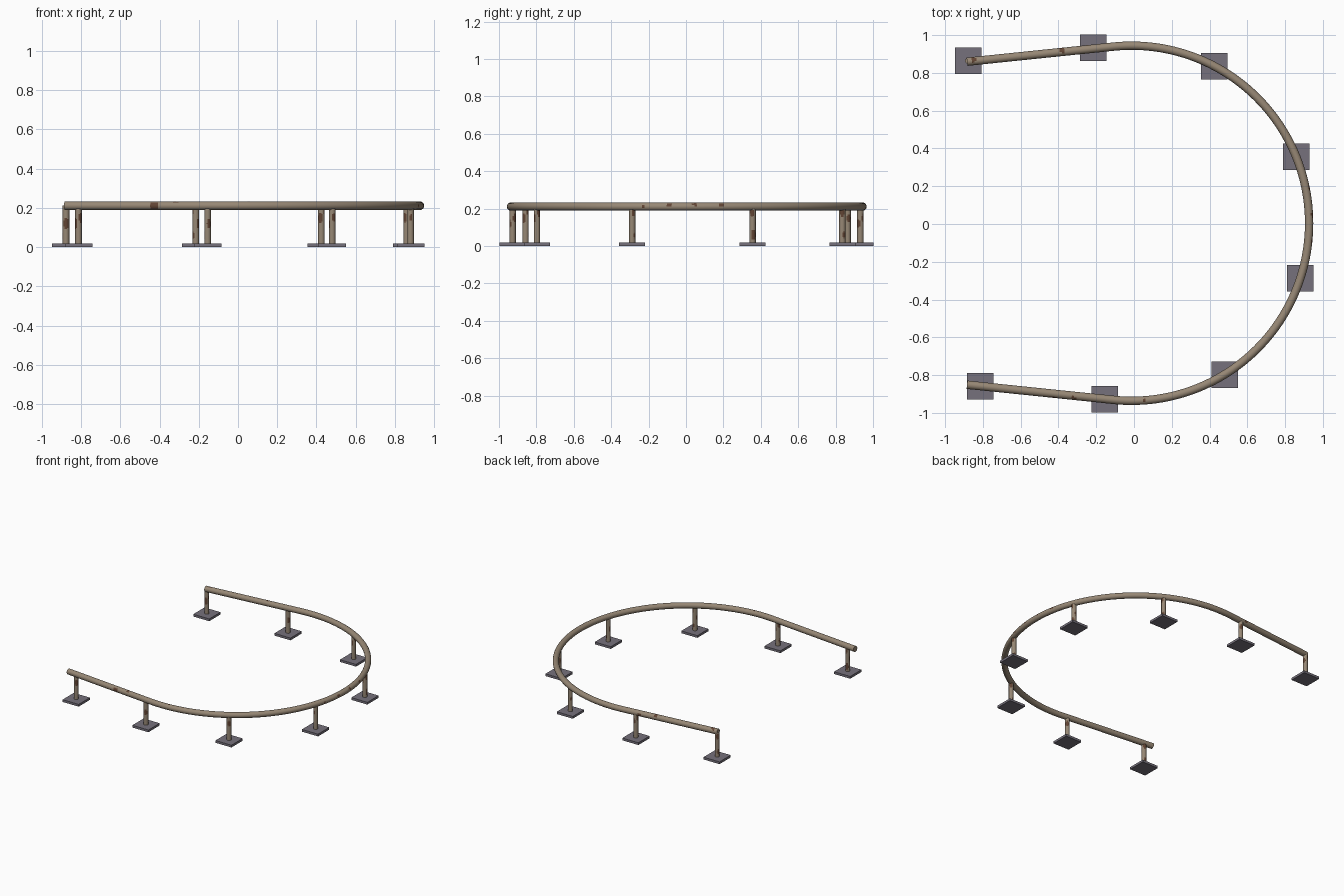
import bpy, bmesh, math, random
from mathutils import Vector

if "Cube" in bpy.data.objects:
    bpy.data.objects.remove(bpy.data.objects["Cube"])

random.seed(11)


def material(name, rgb):
    m = bpy.data.materials.new(name)
    m.diffuse_color = (*rgb, 1)
    m.use_nodes = True
    m.node_tree.nodes["Principled BSDF"].inputs["Base Color"].default_value = m.diffuse_color
    return m


TAN = material("weathered tan pipe", (0.31, 0.245, 0.178))
RUST = material("brown rust", (0.12, 0.058, 0.034))
GREY = material("grey base plate", (0.18, 0.165, 0.20))

CX, CY, R = -0.013, 0.004, 0.94      # centre and radius of the bend
Z, PIPE_R, POST_R = 0.211, 0.022, 0.017
SPLAY = math.radians(5.9)            # how far the straight arms lean inward
END_X = -0.884


def sweep(name, path, radius, sides, spots, stretch=1.0):
    """Capped pipe along a path; faces close to a rust spot turn brown."""
    bm = bmesh.new()
    rings = []
    for i, p in enumerate(path):
        t = (path[min(i + 1, len(path) - 1)] - path[max(i - 1, 0)]).normalized()
        ref = Vector((1, 0, 0)) if abs(t.z) > 0.9 else Vector((0, 0, 1))
        u = t.cross(ref).normalized()
        v = t.cross(u)
        rings.append([bm.verts.new(p + radius * (u * math.cos(a) + v * math.sin(a)))
                      for a in (2 * math.pi * k / sides for k in range(sides))])
    for a, b in zip(rings, rings[1:]):
        for k in range(sides):
            n = (k + 1) % sides
            f = bm.faces.new((a[k], a[n], b[n], b[k]))
            c = f.calc_center_median()
            f.material_index = int(any(
                math.hypot(c.x - s.x, c.y - s.y, (c.z - s.z) / stretch) < r
                for s, r in spots))
    bm.faces.new(rings[0])
    bm.faces.new(rings[-1])
    bmesh.ops.recalc_face_normals(bm, faces=bm.faces)
    me = bpy.data.meshes.new(name)
    bm.to_mesh(me)
    bm.free()
    ob = bpy.data.objects.new(name, me)
    bpy.context.collection.objects.link(ob)
    me.materials.append(TAN)
    me.materials.append(RUST)
    bpy.ops.object.select_all(action='DESELECT')
    ob.select_set(True)
    bpy.context.view_layer.objects.active = ob
    bpy.ops.object.shade_smooth_by_angle(angle=math.radians(40))
    return ob


# Rail path: straight arm, large bend, straight arm
half = math.pi / 2 + SPLAY
arc = [Vector((CX + R * math.cos(a), CY + R * math.sin(a), Z))
       for a in (half - 2 * half * i / 240 for i in range(241))]


def arm(tangent, sign):
    end = Vector((END_X, tangent.y - sign * (tangent.x - END_X) * math.tan(SPLAY), Z))
    return [end.lerp(tangent, i / 60) for i in range(60)]


path = arm(arc[0], 1) + arc + arm(arc[-1], -1)[::-1]

# Rust spots on the rail: (x, y, z offset, size)
spots = [(-0.85, 0.87, 0.02, 0.015), (-0.38, 0.92, 0.02, 0.015),
         (-0.61, -0.92, 0.01, 0.011), (-0.43, -0.93, 0, 0.026),
         (-0.32, -0.92, 0.02, 0.010), (-0.13, -0.96, 0.01, 0.010),
         (0.05, -0.935, 0.021, 0.008), (0.90, -0.36, 0.01, 0.010),
         (0.93, -0.23, 0, 0.012), (0.945, -0.09, 0.01, 0.010),
         (0.945, 0.05, 0.01, 0.013), (0.935, 0.19, 0.01, 0.012),
         (-0.25, 0.95, 0, 0.014)]
sweep("rail", path, PIPE_R, 16,
      [(Vector((x, y, Z + dz)), r) for x, y, dz, r in spots])

# Posts with square base plates, rust running down the posts in streaks
posts = [(-0.877, 0.864), (-0.215, 0.932), (0.425, 0.836), (0.86, 0.356),
         (0.88, -0.288), (0.48, -0.797), (-0.155, -0.927), (-0.813, -0.858)]
for i, (x, y) in enumerate(posts, 1):
    rust = []
    start = random.uniform(0, 2 * math.pi)
    for k, z in enumerate((0.06, 0.12, 0.15, 0.18)):
        a = start + 1.9 * k
        rust.append((Vector((x + POST_R * math.cos(a), y + POST_R * math.sin(a), z)),
                     random.uniform(0.008, 0.014)))
    sweep(f"post_{i}", [Vector((x, y, 0.01 + 0.202 * k / 32)) for k in range(33)],
          POST_R, 16, rust, 2.0)
    bpy.ops.mesh.primitive_cube_add(size=1, location=(x, y, 0.009))
    plate = bpy.context.object
    plate.name = f"base_plate_{i}"
    plate.scale = (0.14, 0.14, 0.018)
    plate.data.materials.append(GREY)
